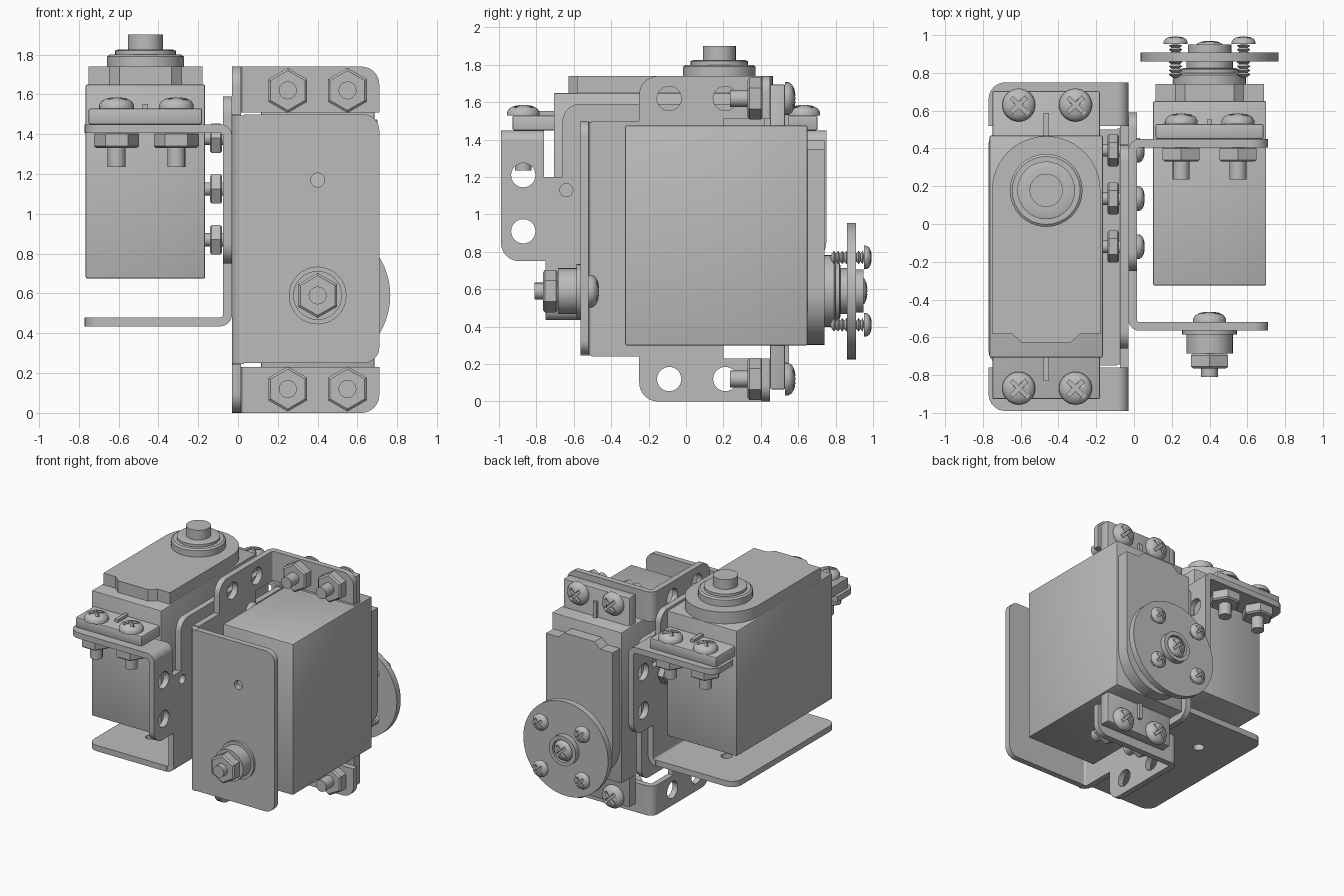
import bpy, bmesh
from math import pi, sin, cos
from mathutils import Matrix, Vector

if "Cube" in bpy.data.objects:
    bpy.data.objects.remove(bpy.data.objects["Cube"])

grey = bpy.data.materials.new("plain_grey")
grey.use_nodes = True
grey.diffuse_color = (0.5, 0.5, 0.5, 1)
grey.node_tree.nodes["Principled BSDF"].inputs["Base Color"].default_value = grey.diffuse_color

T = lambda x, y, z: Matrix.Translation((x, y, z))
TO_Y = Matrix.Rotation(-pi / 2, 4, 'X')    # z axis to +y
TO_X = Matrix.Rotation(pi / 2, 4, 'Y')     # z axis to +x
XZ = Matrix.Rotation(pi / 2, 4, 'X')       # flat outline stood up in x, z
YZ = Matrix(((0, 0, 1, 0), (1, 0, 0, 0), (0, 1, 0, 0), (0, 0, 0, 1)))


def put(name, mesh, matrix):
    ob = bpy.data.objects.new(name, mesh)
    bpy.context.scene.collection.objects.link(ob)
    ob.matrix_world = matrix
    return ob


def finish(bm, name, smooth=True):
    bmesh.ops.remove_doubles(bm, verts=bm.verts, dist=1e-5)
    bmesh.ops.recalc_face_normals(bm, faces=bm.faces)
    me = bpy.data.meshes.new(name)
    bm.to_mesh(me)
    bm.free()
    me.materials.clear()
    me.materials.append(grey)
    if smooth:
        me.shade_smooth()
        me.set_sharp_from_angle(angle=0.6)
    return me


def evaluated(ob):
    deps = bpy.context.evaluated_depsgraph_get()
    return bpy.data.meshes.new_from_object(ob.evaluated_get(deps))


def lathe(name, profile, n=32):
    """Turn (radius, height) points about z."""
    bm = bmesh.new()
    vs = [bm.verts.new((r, 0, h)) for r, h in profile]
    es = [bm.edges.new(p) for p in zip(vs, vs[1:])]
    bmesh.ops.spin(bm, geom=vs + es, cent=(0, 0, 0), axis=(0, 0, 1),
                   angle=2 * pi, steps=n, use_duplicate=False)
    return finish(bm, name, n > 6)


def rod(name, r, h0, h1, matrix, n=32):
    return put(name, lathe(name, [(0, h0), (r, h0), (r, h1), (0, h1)], n), matrix)


def box(name, lo, hi, matrix, bevel=0.0):
    bm = bmesh.new()
    bmesh.ops.create_cube(bm, size=1)
    for v in bm.verts:
        v.co = [(a + b) / 2 + c * (b - a) for a, b, c in zip(lo, hi, v.co)]
    if bevel:
        bmesh.ops.bevel(bm, geom=bm.edges[:], offset=bevel, segments=2, affect='EDGES', profile=0.5)
    return put(name, finish(bm, name), matrix)


def arc(cx, cy, r, a0, a1, n=12):
    return [(cx + r * cos(a0 + (a1 - a0) * i / n), cy + r * sin(a0 + (a1 - a0) * i / n))
            for i in range(n + 1)]


def rounded(points):
    """Right-angled outline of (x, y, corner radius)."""
    out = []
    for i, (x, y, r) in enumerate(points):
        p = Vector((x, y))
        if not r:
            out.append(p)
            continue
        d1 = (Vector(points[i - 1][:2]) - p).normalized()
        d2 = (Vector(points[(i + 1) % len(points)][:2]) - p).normalized()
        c = p + r * (d1 + d2)
        out += [c - r * (d2 * cos(k * pi / 16) + d1 * sin(k * pi / 16)) for k in range(9)]
    return out


def plate(name, outline, thick, matrix, holes=()):
    """Flat sheet with round holes (x, y, radius)."""
    cu = bpy.data.curves.new(name, 'CURVE')
    cu.dimensions, cu.fill_mode, cu.extrude = '2D', 'BOTH', thick / 2
    for pts in [outline] + [arc(x, y, r, 0, 2 * pi, 24)[:-1] for x, y, r in holes]:
        sp = cu.splines.new('POLY')
        sp.points.add(len(pts) - 1)
        for q, p in zip(sp.points, pts):
            q.co = (p[0], p[1], 0, 1)
        sp.use_cyclic_u = True
    ob = put(name, cu, Matrix())
    bpy.context.view_layer.update()
    bm = bmesh.new()
    bm.from_mesh(evaluated(ob))
    bpy.data.objects.remove(ob)
    return put(name, finish(bm, name), matrix)


# Shared screw head with a cross recess
blank = put("head_blank", lathe("head_blank", [(0, 0), (.0875, 0), (.087, .018), (.075, .037),
                                               (.05, .05), (.02, .055), (0, .055)]), Matrix())
cross = []
for k in range(4):
    turn = Matrix.Rotation(k * pi / 2, 2)
    cross += [turn @ Vector(p) for p in ((.055, -.011), (.055, .011), (.011, .011))]
cutter = plate("cross_cutter", cross, .05, T(0, 0, .055) @ Matrix.Rotation(pi / 4, 4, 'Z'))
cutter.hide_render = True
cut = blank.modifiers.new("recess", 'BOOLEAN')
cut.object, cut.operation, cut.solver = cutter, 'DIFFERENCE', 'EXACT'
bpy.context.view_layer.update()
HEAD = evaluated(blank)
HEAD.name = "screw_head"
for ob in (blank, cutter):
    bpy.data.objects.remove(ob)
NUT = lathe("hex_nut", [(0, 0), (.1, 0), (.113, .01), (.113, .07), (.1, .08), (0, .08)], 6)


def fastener(name, m, grip, length, spin=pi / 6):
    """Screw seated at the origin of m, nut below the grip."""
    put(name + "_head", HEAD, m)
    rod(name + "_shank", .045, -length, .005, m, 20)
    put(name + "_nut", NUT, m @ T(0, 0, -grip - .08) @ Matrix.Rotation(spin, 4, 'Z'))


THICK, BEND, MID = .045, .06, .87


def bracket(name, m, s, small_holes):
    """U bracket; s is the side of the joining wall."""
    top = [(-.505, 1.5, 0), (-.25, 1.5, 0), (-.25, 1.74, .1), (.39, 1.74, 0), (.39, 1.51, 0),
           (.2, 1.51, 0), (.2, 1.41, 0), (.59, 1.41, .09)]
    wall = top + [(y, 2 * MID - z, r) for y, z, r in reversed(top)]
    holes = [(y, z, .065) for y in (-.09, .21) for z in (.12, 1.62)]
    holes += [(.13, z, .035) for z in (.35, 1.39)]
    plate(name + "_wall", rounded(wall), THICK, m @ T(s * (.43 - THICK / 2), 0, 0) @ YZ, holes)
    far, near = -.31 * s, .37 * s
    face = [(near, .25, 0), (far, .25, .08), (far, 1.5, .08), (near, 1.5, 0)]
    plate(name + "_support", rounded(face), THICK, m @ T(0, -.565 + THICK / 2, 0) @ XZ, small_holes)
    bends = [(-.505, -1, MID, 1.25)]
    for z0, z1 in ((1.51, 1.74), (.23, 0)):
        tab = [(near, z0, 0), (far, z0, 0), (far, z1, .09), (near, z1, 0)]
        plate(name + "_tab", rounded(tab), THICK, m @ T(0, .45 - THICK / 2, 0) @ XZ)
        bends.append((.39, 1, (z0 + z1) / 2, .23))
    for y, d, z, h in bends:
        ring = arc(0, 0, BEND, 0, pi / 2) + arc(0, 0, BEND - THICK, pi / 2, 0)
        ring = [(near + s * a, y + d * b) for a, b in ring]
        plate(name + "_bend", ring, h, m @ T(0, 0, z))


def servo(name, m):
    box(name + "_body", (-.3, -.325, .3), (.3, .65, 1.475), m, .008)
    box(name + "_flange", (-.285, .45, .065), (.285, .53, 1.695), m, .008)
    for z0, z1 in ((1.46, 1.6), (.18, .31)):
        box(name + "_rib", (-.014, .52, z0), (.014, .552, z1), m)
    cap = arc(0, .59, .287, pi, 2 * pi, 24) + [(.287, 1.35), (.18, 1.35), (.13, 1.395),
                                               (-.13, 1.395), (-.18, 1.35), (-.287, 1.35)]
    plate(name + "_cap", cap, .1, m @ T(0, .69, 0) @ XZ)
    boss = [(0, .7), (.193, .7), (.193, .79), (.18, .8), (.153, .8), (.153, .82), (.138, .825),
            (.088, .825), (.088, .9), (0, .9)]
    put(name + "_output_shaft", lathe(name + "_output_shaft", boss), m @ T(0, 0, .59) @ TO_Y)


# Two units: one lying with its shaft to the back, one with its shaft up
upright = Matrix.Rotation(pi / 2, 4, 'X')
units = (("tilt", T(.4, 0, 0), T(.4, 0, 0), -1, pi / 6),
         ("pan", T(-.46, .75, 1) @ upright, T(-.465, .768, 1) @ upright, 1, 0))
for name, frame, seat, side, spin in units:
    bracket(name + "_bracket", frame, side, [(0, 1.17, .035), (0, .59, .04)])
    servo(name + "_servo", seat)
    for x in (-.15, .15):
        for z in (.12, 1.62):
            fastener(name + "_mount", frame @ T(x, .53, z) @ TO_Y, .12, .295, spin)

# Screws joining the two bracket walls
for dy, dz in ((0, .255), (0, -.255), (.255, 0), (-.255, 0)):
    fastener("joining_screw", T(.015, .135 + dy, 1.125 + dz) @ TO_X @ Matrix.Scale(.75, 4),
             .127, .247)

# Pivot bushing on the front support
pivot = T(.4, 0, .59) @ TO_Y
fastener("pivot", pivot @ T(0, 0, -.52), .165, .29)
bush = [(0, -.56), (.145, -.56), (.145, -.585), (.123, -.585), (.123, -.685), (0, -.685)]
put("pivot_bushing", lathe("pivot_bushing", bush), pivot)

# Round horn on the rear shaft
horn = [(0, .8), (.163, .8), (.163, .82), (.123, .82), (.123, .86), (.365, .86), (.365, .908),
        (.115, .908), (.115, .95), (.085, .95), (.085, .92), (0, .92)]
put("horn", lathe("horn", horn, 64), pivot)
put("horn_centre_screw", HEAD, pivot @ T(0, 0, .92) @ Matrix.Scale(.9, 4))
thread = [(0, .77)] + [(r, .78 + .011 * i) for i, r in enumerate([.022, .036] * 8)] + [(0, .955)]
THREAD = lathe("horn_screw_thread", thread, 16)
for x in (-.18, .18):
    for y in (-.18, .18):
        put("horn_screw_thread", THREAD, pivot @ T(x, y, 0))
        put("horn_screw_head", HEAD, pivot @ T(x, y, .953) @ Matrix.Scale(.72, 4))
